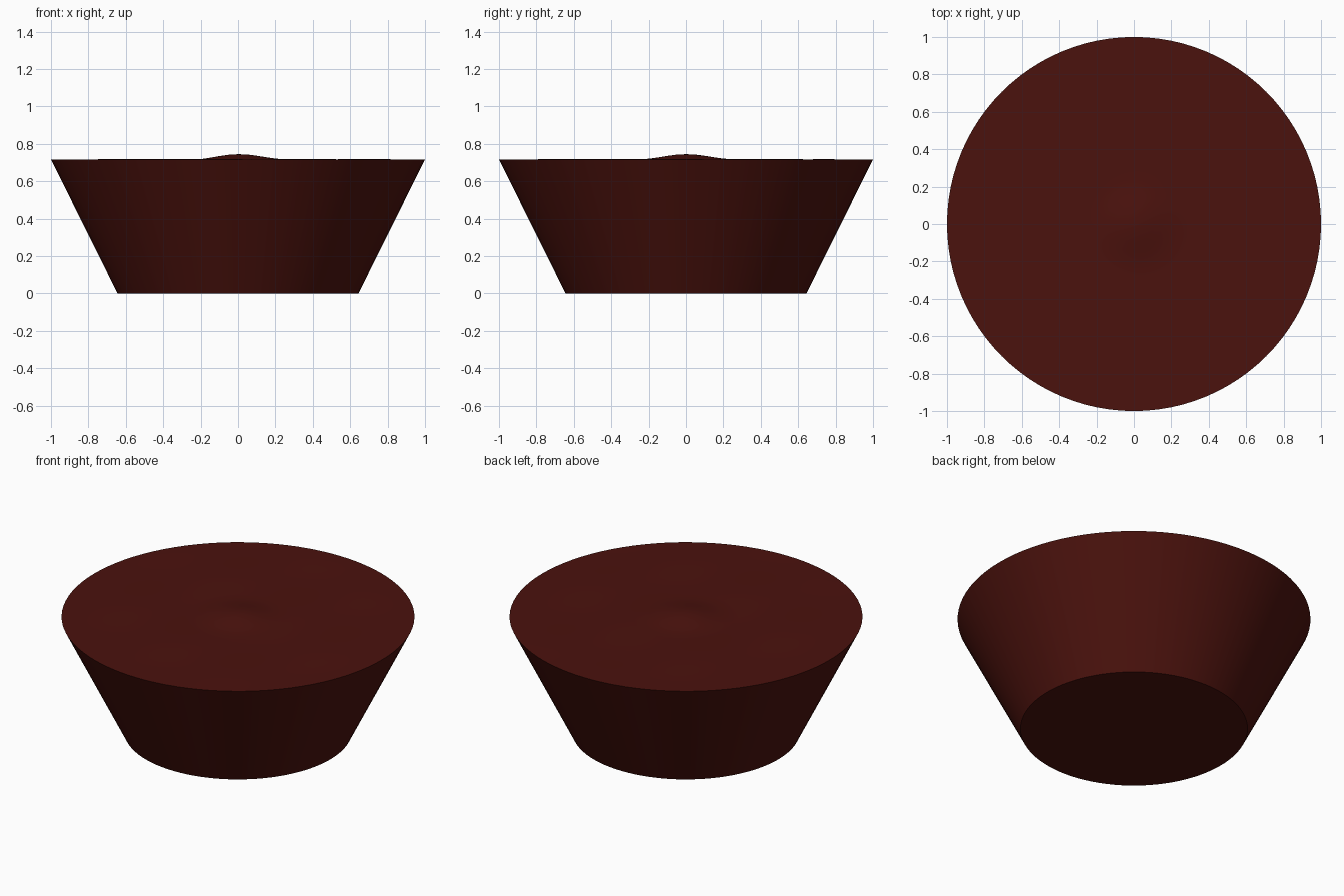
import bpy, bmesh, math

if "Cube" in bpy.data.objects:
    bpy.data.objects.remove(bpy.data.objects["Cube"])

SIDES = 96
RIM_Z = 0.717


def top_height(x, y):
    # central swell plus faint ripples that fade out at the rim
    r = math.hypot(x, y)
    swell = 0.014 * (1 + math.cos(math.pi * r / 0.26)) if r < 0.26 else 0.0
    ripple = 0.002 * math.sin(7 * x + 2 * y) * math.sin(6 * y - 3 * x + 1)
    return RIM_Z + swell + ripple * max(0.0, 1 - r ** 4)


def ring(bm, radius, height):
    verts = []
    for i in range(SIDES):
        a = 2 * math.pi * i / SIDES
        x, y = radius * math.cos(a), radius * math.sin(a)
        verts.append(bm.verts.new((x, y, height(x, y))))
    return verts


def bridge(bm, a, b):
    for i in range(SIDES):
        j = (i + 1) % SIDES
        bm.faces.new((a[i], a[j], b[j], b[i]))


bm = bmesh.new()

# flat base and sloping wall
base = ring(bm, 0.644, lambda x, y: 0.0)
bm.faces.new(base[::-1])
last = ring(bm, 1.0, lambda x, y: RIM_Z)
bridge(bm, base, last)

# gently uneven top surface, ring by ring to the centre
for k in range(19, 0, -1):
    nxt = ring(bm, k / 20, top_height)
    bridge(bm, last, nxt)
    last = nxt
centre = bm.verts.new((0, 0, top_height(0, 0)))
for i in range(SIDES):
    bm.faces.new((last[i], last[(i + 1) % SIDES], centre))

bmesh.ops.recalc_face_normals(bm, faces=bm.faces)
mesh = bpy.data.meshes.new("liquid_fill")
bm.to_mesh(mesh)
bm.free()
fill = bpy.data.objects.new("liquid_fill", mesh)
bpy.context.collection.objects.link(fill)

# dark red material
mat = bpy.data.materials.new("dark_red")
mat.diffuse_color = (0.07, 0.006, 0.004, 1)
mat.use_nodes = True
mat.node_tree.nodes["Principled BSDF"].inputs["Base Color"].default_value = mat.diffuse_color
mesh.materials.append(mat)

# smooth wall and surface, crisp rims
bpy.context.view_layer.objects.active = fill
fill.select_set(True)
bpy.ops.object.shade_smooth_by_angle(angle=math.radians(30))
